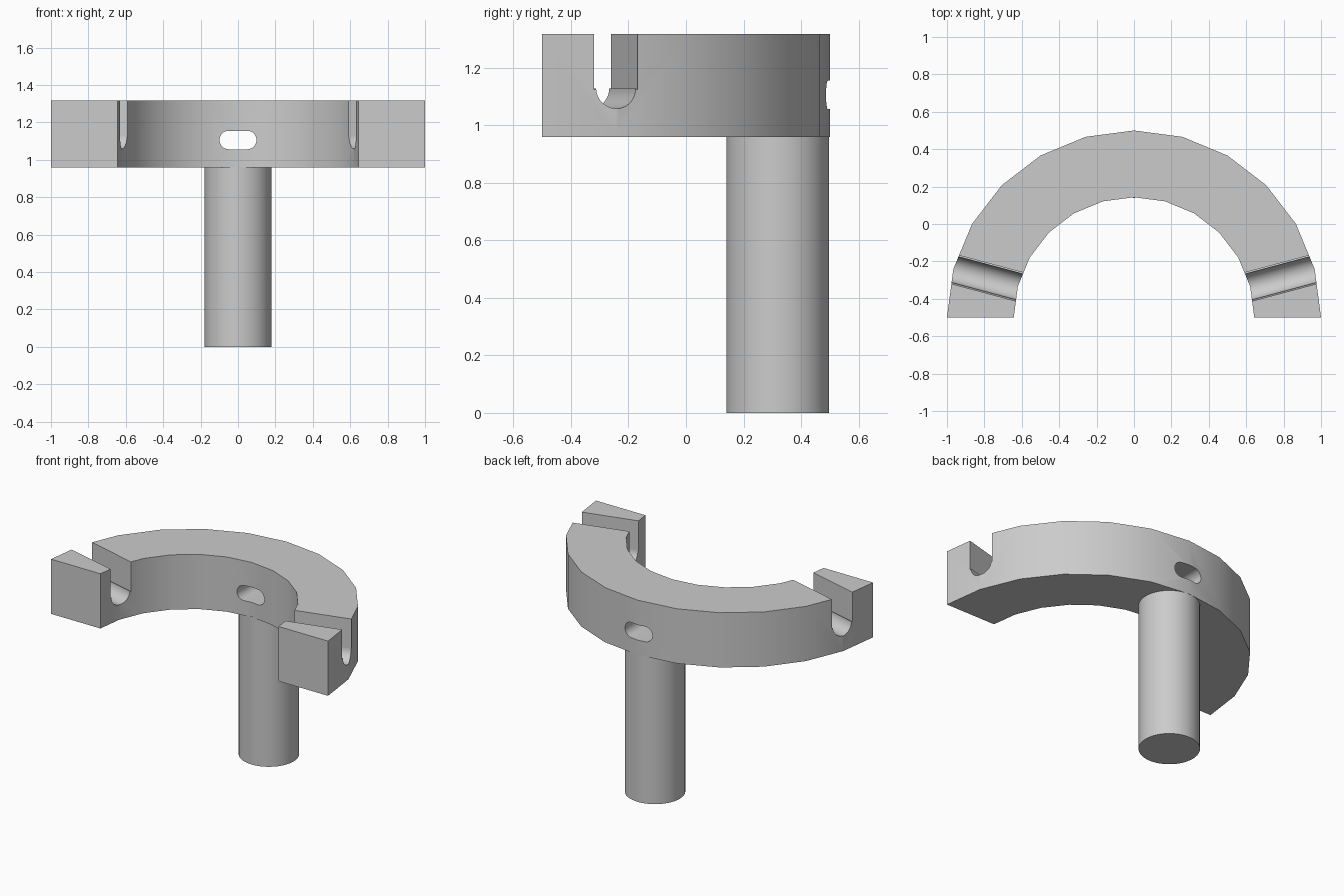
import bpy, bmesh
from math import sin, cos, pi, radians
from mathutils import Matrix, Vector

cube = bpy.data.objects.get("Cube")
if cube:
    bpy.data.objects.remove(cube, do_unlink=True)

grey = bpy.data.materials.new("light_grey")
grey.use_nodes = True
colour = (0.6, 0.6, 0.6, 1)
grey.diffuse_color = colour
grey.node_tree.nodes["Principled BSDF"].inputs["Base Color"].default_value = colour

BASE, TOP = 0.96, 1.317      # underside and top of the arch
CENTRE_Y = -0.5              # centre of the arch's circles
OUTER, INNER = 1.0, 0.643


def arc(radius, start, end, steps, cx=0.0, cy=0.0):
    """Points along an arc, angles in degrees."""
    angles = [radians(start + (end - start) * i / steps) for i in range(steps + 1)]
    return [(cx + radius * cos(a), cy + radius * sin(a)) for a in angles]


def prism(name, profile, depth, matrix):
    """Extrude a closed profile along local z, then place it."""
    bm = bmesh.new()
    face = bm.faces.new([bm.verts.new((x, y, 0)) for x, y in profile])
    result = bmesh.ops.extrude_face_region(bm, geom=[face])
    moved = [v for v in result["geom"] if isinstance(v, bmesh.types.BMVert)]
    bmesh.ops.translate(bm, verts=moved, vec=(0, 0, depth))
    bmesh.ops.transform(bm, matrix=matrix, verts=bm.verts)
    bmesh.ops.recalc_face_normals(bm, faces=bm.faces)
    mesh = bpy.data.meshes.new(name)
    bm.to_mesh(mesh)
    bm.free()
    mesh.materials.append(grey)
    obj = bpy.data.objects.new(name, mesh)
    bpy.context.collection.objects.link(obj)
    return obj


def activate(obj):
    bpy.ops.object.select_all(action='DESELECT')
    obj.select_set(True)
    bpy.context.view_layer.objects.active = obj


def cut(target, cutter):
    cutter.hide_render = True
    mod = target.modifiers.new("cut", 'BOOLEAN')
    mod.operation = 'DIFFERENCE'
    mod.solver = 'EXACT'
    mod.object = cutter
    activate(target)
    bpy.ops.object.modifier_apply(modifier=mod.name)
    bpy.data.objects.remove(cutter, do_unlink=True)


# Half-ring arch
ring = arc(OUTER, 0, 180, 12) + arc(INNER, 180, 0, 12)
arch = prism("arch", ring, TOP - BASE, Matrix.Translation((0, CENTRE_Y, BASE)))

# Round-bottomed radial slots near both ends, open at the top
half, floor = 0.0785, 1.124
slot = [(half, floor), (half, TOP + 0.1), (-half, TOP + 0.1), (-half, floor)]
slot += arc(0.0714, 182, 358, 24, 0, 1.13)
for side in (1, -1):
    radial = Vector((side * cos(radians(15)), sin(radians(15)), 0))
    up = Vector((0, 0, 1))
    across = up.cross(radial)
    place = Matrix((across, up, radial)).transposed().to_4x4()
    place.translation = Vector((0, CENTRE_Y, 0)) + radial * 0.45
    cut(arch, prism("slot_cutter", slot, 0.8, place))

# Oval hole through the middle of the arch
r, reach = 0.0495, 0.0495
oval = arc(r, -90, 90, 16, reach) + arc(r, 90, 270, 16, -reach)
place = Matrix.Translation((0, 0.8, 1.106)) @ Matrix.Rotation(pi / 2, 4, 'X')
cut(arch, prism("hole_cutter", oval, 1.0, place))

# Round post under the middle
post = prism("post", arc(0.179, 0, 360, 48)[:-1], BASE + 0.005,
             Matrix.Translation((0, 0.319, 0)))

for obj in (arch, post):
    activate(obj)
    bpy.ops.object.shade_smooth_by_angle(angle=radians(30))
